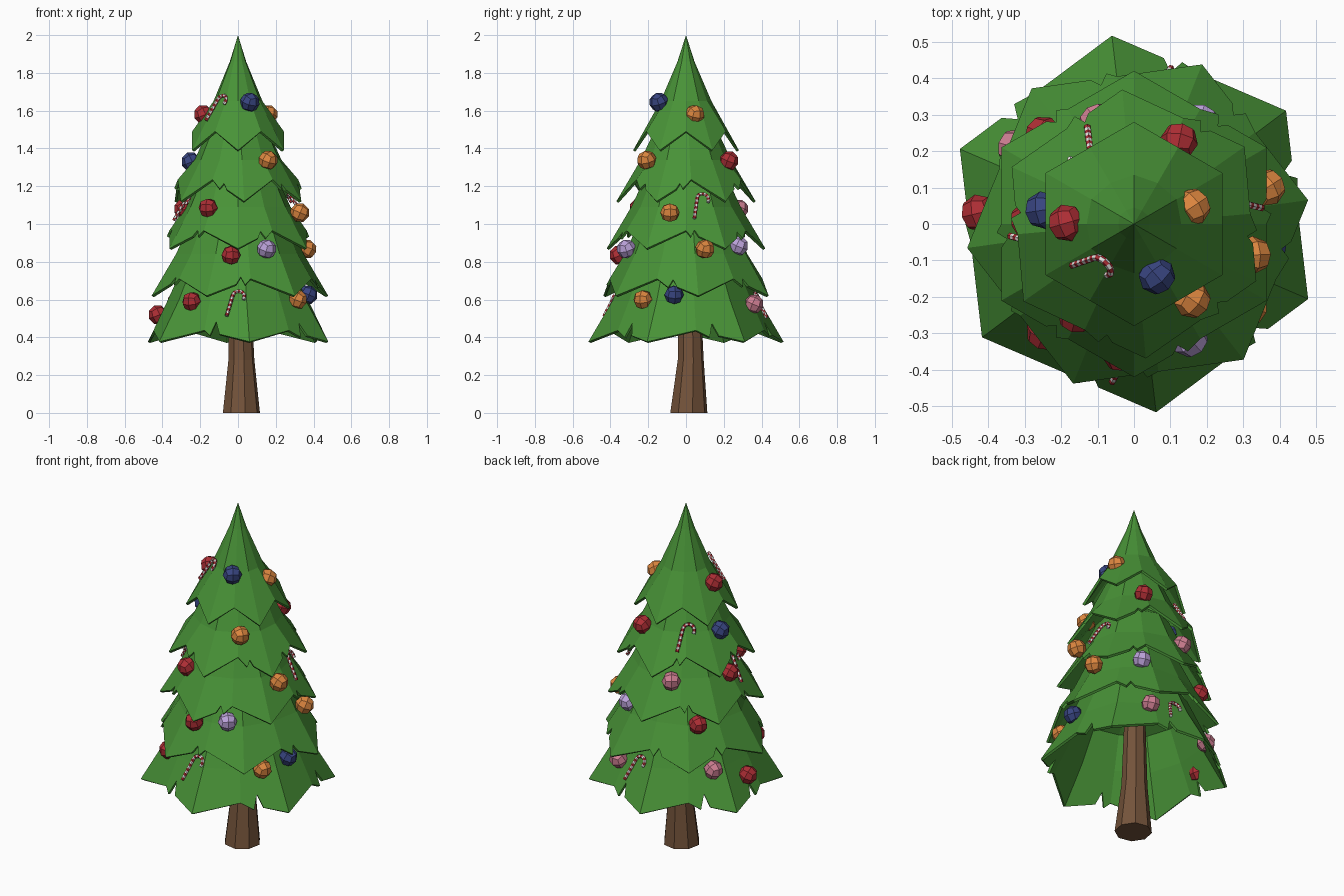
import bpy, bmesh, math, random
from mathutils import Matrix, Vector

if "Cube" in bpy.data.objects:
    bpy.data.objects.remove(bpy.data.objects["Cube"])

random.seed(4)


def mat(name, rgb):
    m = bpy.data.materials.new(name)
    m.diffuse_color = (*rgb, 1)
    m.use_nodes = True
    m.node_tree.nodes["Principled BSDF"].inputs["Base Color"].default_value = m.diffuse_color
    return m


GREEN = mat("needle green", (0.065, 0.29, 0.038))
BROWN = mat("bark brown", (0.175, 0.087, 0.043))
RED = mat("red", (0.42, 0.027, 0.035))
ORANGE = mat("orange", (0.72, 0.24, 0.05))
NAVY = mat("navy", (0.04, 0.06, 0.22))
LILAC = mat("lilac", (0.50, 0.36, 0.70))
PINK = mat("pink", (0.62, 0.21, 0.29))
WHITE = mat("white", (0.80, 0.78, 0.76))


def make(name, bm, *mats):
    me = bpy.data.meshes.new(name)
    bm.to_mesh(me)
    bm.free()
    for m in mats:
        me.materials.append(m)
    ob = bpy.data.objects.new(name, me)
    bpy.context.collection.objects.link(ob)
    return ob


# Trunk: tapered eight-sided column
bm = bmesh.new()
rings = []
for z, r, cx, cy in [(0, 0.1, 0.018, 0.015), (0.28, 0.07, 0.018, 0.025), (0.9, 0.05, 0.005, 0.015)]:
    rings.append([bm.verts.new((cx + r * math.cos(math.tau * (i + 0.25) / 8),
                                cy + r * math.sin(math.tau * (i + 0.25) / 8), z)) for i in range(8)])
for a, b in zip(rings, rings[1:]):
    for i in range(8):
        j = (i + 1) % 8
        bm.faces.new((a[i], a[j], b[j], b[i]))
bm.faces.new(rings[0][::-1])
bm.faces.new(rings[-1])
make("trunk", bm, BROWN)


# Branch tiers: hollow cones, hexagonal in plan, hem raised between the six corners, one slit per side
def tier(name, profile, phase, rise, slit, cx=0):
    bm = bmesh.new()
    rows = []
    for n, (r, z) in enumerate(profile):
        row = []
        for i in range(12):
            k, dz = 1, 0
            if i % 2:
                k, dz = (0.866, rise) if n == 0 else (0.96, 0)
            a = math.radians(phase + 30 * i)
            row.append(bm.verts.new((cx + k * r * math.cos(a), k * r * math.sin(a), z + dz)))
        rows.append(row)
    apex = bm.verts.new((0, 0, profile[-1][1] + (0.14 if name == "tier_1" else 0.05)))
    slit_half = [random.randint(0, 1) for _ in range(6)]
    for i in range(12):
        j = (i + 1) % 12
        a, b, c, d = rows[0][i], rows[0][j], rows[1][j], rows[1][i]
        pts = []
        if slit and i % 2 == slit_half[i // 2]:
            m = random.uniform(0.62, 0.8)
            cuts = [(m - 0.1, 0.0), (m, slit), (m + 0.1, -0.02)]
            if i % 2:
                cuts = [(1 - t, s) for t, s in cuts[::-1]]
            for t, s in cuts:
                low, high = a.co.lerp(b.co, t), d.co.lerp(c.co, t)
                pts.append(bm.verts.new(low.lerp(high, s / (high.z - low.z))))
        bm.faces.new([a, *pts, b, c, d])
        for lo, hi in zip(rows[1:], rows[2:]):
            bm.faces.new((lo[i], lo[j], hi[j], hi[i]))
        bm.faces.new((rows[-1][i], rows[-1][j], apex))
    ob = make(name, bm, GREEN)
    s = ob.modifiers.new("thickness", 'SOLIDIFY')
    s.thickness = 0.014
    s.offset = -1


tier("tier_1", [(0.28, 1.39), (0.135, 1.65), (0.045, 1.86)], 30, 0.10, 0)
for n, R, zb, phase, rise, slit, cx in [(2, 0.37, 1.12, 35, 0.115, 0.02, 0), (3, 0.42, 0.87, 30, 0.095, 0.025, 0),
                                        (4, 0.472, 0.62, 8, 0.09, 0.03, 0.01), (5, 0.52, 0.377, 36.7, 0.06, 0.06, 0)]:
    tier(f"tier_{n}", [(R, zb), (R - 0.13, zb + 0.22), (R - 0.215, zb + 0.40), (0.05, zb + 0.52)],
         phase, rise, slit, cx)

# Baubles: subdivided cubes rounded into faceted balls
BAUBLES = [
    (RED, [(-0.185, 0.003, 1.58), (0.124, 0.228, 1.335), (-0.29, 0.01, 1.08), (-0.158, -0.25, 1.085),
           (-0.037, -0.355, 0.835), (-0.25, 0.245, 0.85), (-0.245, -0.297, 0.59), (-0.425, 0.03, 0.52)]),
    (ORANGE, [(0.16, 0.047, 1.58), (0.16, -0.208, 1.338), (0.327, -0.085, 1.06),
              (0.365, 0.1, 0.867), (0.317, -0.228, 0.6)]),
    (NAVY, [(0.063, -0.143, 1.645), (-0.25, 0.038, 1.33), (0.37, -0.063, 0.625)]),
    (LILAC, [(0.152, -0.315, 0.868), (0.18, 0.28, 0.885)]),
    (PINK, [(-0.1, 0.28, 1.08), (0.185, 0.36, 0.577), (-0.325, 0.21, 0.59)]),
]
for m, places in BAUBLES:
    for k, p in enumerate(places):
        bm = bmesh.new()
        bmesh.ops.create_cube(bm, size=1)
        bmesh.ops.subdivide_edges(bm, edges=bm.edges[:], cuts=1, use_grid_fill=True)
        turn = Matrix.Rotation(math.atan2(p[1], p[0]) + 0.3, 3, 'Z') @ Matrix.Rotation(0.4, 3, 'Y')
        for v in bm.verts:
            v.co = turn @ (v.co.normalized() * 0.052) + Vector(p)
        make(f"{m.name}_bauble_{k + 1}", bm, m)


# Candy canes: striped hooked tubes lying against the branches
def cane(name, pos):
    path = [(-0.026, -0.09 + 0.0143 * i, 0.0) for i in range(10)]
    for i in range(1, 9):
        a = math.pi * i / 8
        path.append((0.005 - 0.031 * math.cos(a), 0.039 + 0.031 * math.sin(a), a))
    path.append((0.036, 0.026, math.pi))
    bm = bmesh.new()
    rings = []
    for x, z, a in path:
        side = Vector((-math.cos(a), 0, math.sin(a)))
        rings.append([bm.verts.new(Vector((x, 0, z)) + 0.0098 * (
            side * math.cos(math.tau * k / 6) + Vector((0, 1, 0)) * math.sin(math.tau * k / 6)))
            for k in range(6)])
    for n, (a, b) in enumerate(zip(rings, rings[1:])):
        for k in range(6):
            f = bm.faces.new((a[k], a[(k + 1) % 6], b[(k + 1) % 6], b[k]))
            f.material_index = ((n + k // 3) % 2)
    bm.faces.new(rings[0])
    bm.faces.new(rings[-1])
    bmesh.ops.recalc_face_normals(bm, faces=bm.faces[:])
    bm.transform(Matrix.Translation(pos)
                 @ Matrix.Rotation(math.atan2(pos[1], pos[0]) + math.pi / 2, 4, 'Z')
                 @ Matrix.Rotation(math.radians(-28), 4, 'X')
                 @ Matrix.Rotation(math.radians(14), 4, 'Y'))
    make(name, bm, WHITE, RED)


for n, p in enumerate([(-0.11, -0.118, 1.62), (-0.012, -0.397, 0.585), (0.302, 0.08, 1.1),
                       (-0.145, 0.208, 1.325), (-0.292, -0.07, 1.09), (0.05, 0.396, 0.575)]):
    cane(f"candy_cane_{n + 1}", p)
